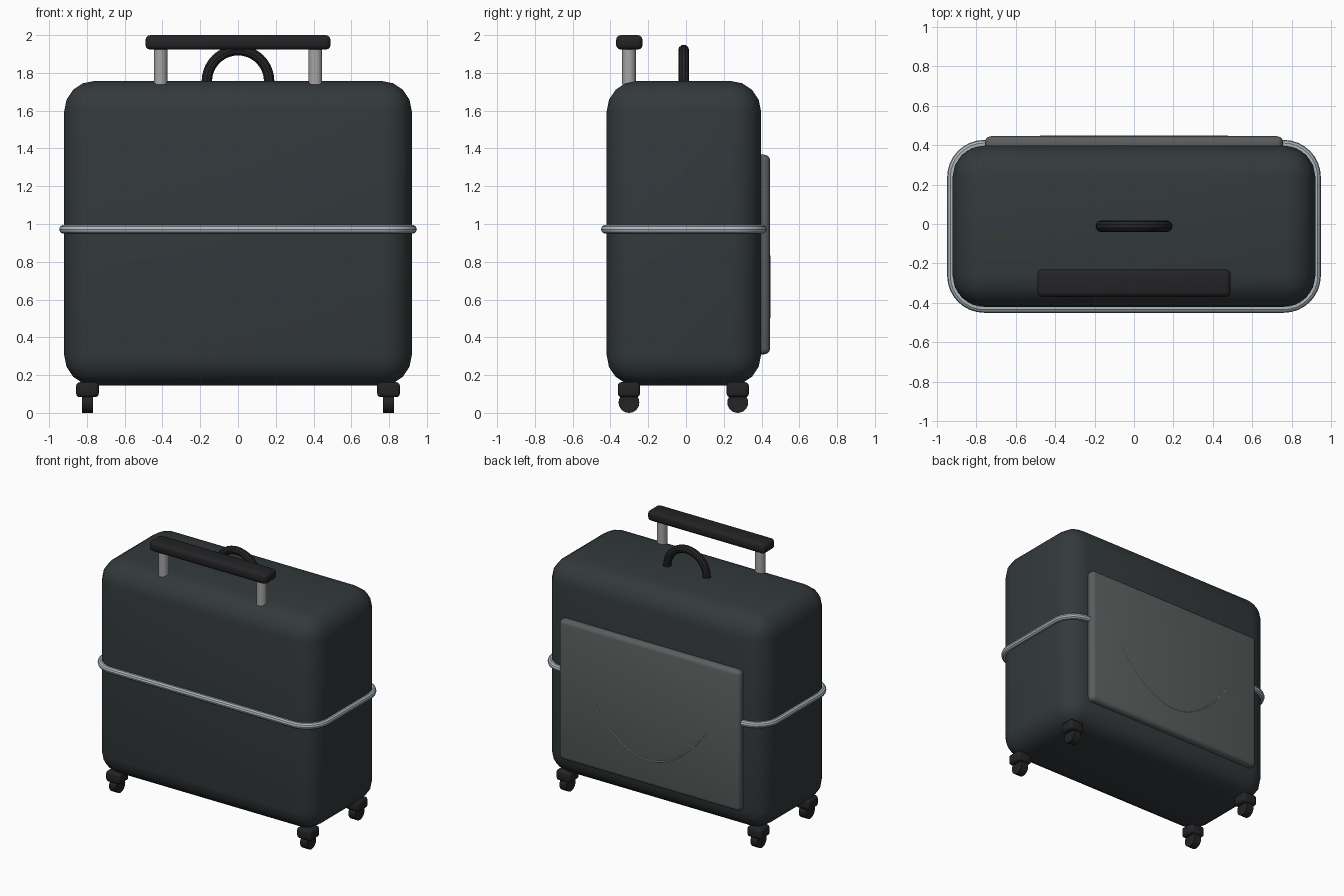
import bpy
from math import pi, sin, cos, radians

if "Cube" in bpy.data.objects:
    bpy.data.objects.remove(bpy.data.objects["Cube"])

YC = -0.012  # depth centre of the case


def material(name, rgb):
    m = bpy.data.materials.new(name)
    m.diffuse_color = (*rgb, 1)
    m.use_nodes = True
    m.node_tree.nodes["Principled BSDF"].inputs["Base Color"].default_value = m.diffuse_color
    return m


SLATE = material("slate_shell", (0.033, 0.041, 0.044))
BLACK = material("black_plastic", (0.017, 0.017, 0.019))
SILVER = material("silver_trim", (0.42, 0.48, 0.52))
METAL = material("metal", (0.38, 0.38, 0.39))
GREY = material("pocket_grey", (0.105, 0.11, 0.112))


def finish(o, name, mat):
    o.name = name
    o.data.materials.append(mat)
    bpy.ops.object.select_all(action='DESELECT')
    o.select_set(True)
    bpy.context.view_layer.objects.active = o
    bpy.ops.object.shade_smooth_by_angle(angle=radians(35))
    return o


def box(name, lo, hi, bevel, segments, mat):
    bpy.ops.mesh.primitive_cube_add(size=1, location=[(a + b) / 2 for a, b in zip(lo, hi)])
    o = bpy.context.object
    o.scale = [b - a for a, b in zip(lo, hi)]
    bpy.ops.object.transform_apply(location=False, rotation=False, scale=True)
    m = o.modifiers.new("rounding", 'BEVEL')
    m.width, m.segments = bevel, segments
    bpy.ops.object.modifier_apply(modifier=m.name)
    return finish(o, name, mat)


def cylinder(name, loc, radius, depth, mat, rot=(0, 0, 0), sides=24):
    bpy.ops.mesh.primitive_cylinder_add(vertices=sides, radius=radius, depth=depth,
                                        location=loc, rotation=rot)
    return finish(bpy.context.object, name, mat)


def tube(name, points, radius, mat, closed=False):
    c = bpy.data.curves.new(name, 'CURVE')
    c.dimensions = '3D'
    c.bevel_depth, c.bevel_resolution, c.use_fill_caps = radius, 3, True
    s = c.splines.new('POLY')
    s.points.add(len(points) - 1)
    for p, co in zip(s.points, points):
        p.co = (*co, 1)
    s.use_cyclic_u = closed
    o = bpy.data.objects.new(name, c)
    bpy.context.collection.objects.link(o)
    bpy.ops.object.select_all(action='DESELECT')
    o.select_set(True)
    bpy.context.view_layer.objects.active = o
    bpy.ops.object.convert(target='MESH')
    return finish(bpy.context.object, name, mat)


# Main shell and back pocket panel
box("case_body", (-0.92, -0.42, 0.145), (0.92, 0.397, 1.757), 0.16, 4, SLATE)
box("back_panel", (-0.755, 0.36, 0.31), (0.755, 0.445, 1.367), 0.03, 3, GREY)

# Curved seam on the panel
tube("panel_seam", [(0.475 * t, 0.443, 0.505 + 0.325 * t * t)
                    for t in [i / 12 - 1 for i in range(25)]], 0.005, METAL)

# Silver band running round the middle
hx, hy, r = 0.924, 0.415, 0.165
band = []
for k, (sx, sy) in enumerate([(1, 1), (-1, 1), (-1, -1), (1, -1)]):
    for i in range(9):
        a = k * pi / 2 + i * pi / 16
        band.append((sx * (hx - r) + r * cos(a), YC + sy * (hy - r) + r * sin(a), 0.972))
tube("middle_band", band, 0.023, SILVER, closed=True)

# Arched carry handle
tube("carry_handle", [(0.165 * cos(i * pi / 20), YC, 1.755 + 0.165 * sin(i * pi / 20))
                      for i in range(21)], 0.029, BLACK)

# Telescopic handle
box("pull_grip", (-0.49, -0.37, 1.923), (0.49, -0.23, 2.0), 0.026, 3, BLACK)
for side, sx in (("left", -1), ("right", 1)):
    cylinder(f"pull_tube_{side}", (sx * 0.41, -0.302, 1.838), 0.036, 0.2, METAL)

# Four casters: housing and wheel
for side, sx in (("left", -1), ("right", 1)):
    for end, y in (("front", -0.302), ("back", 0.274)):
        x = sx * 0.797
        box(f"caster_housing_{end}_{side}", (x - 0.06, y - 0.059, 0.083),
            (x + 0.06, y + 0.059, 0.163), 0.02, 3, BLACK)
        cylinder(f"wheel_{end}_{side}", (x, y, 0.055), 0.055, 0.058, BLACK, (0, pi / 2, 0))
